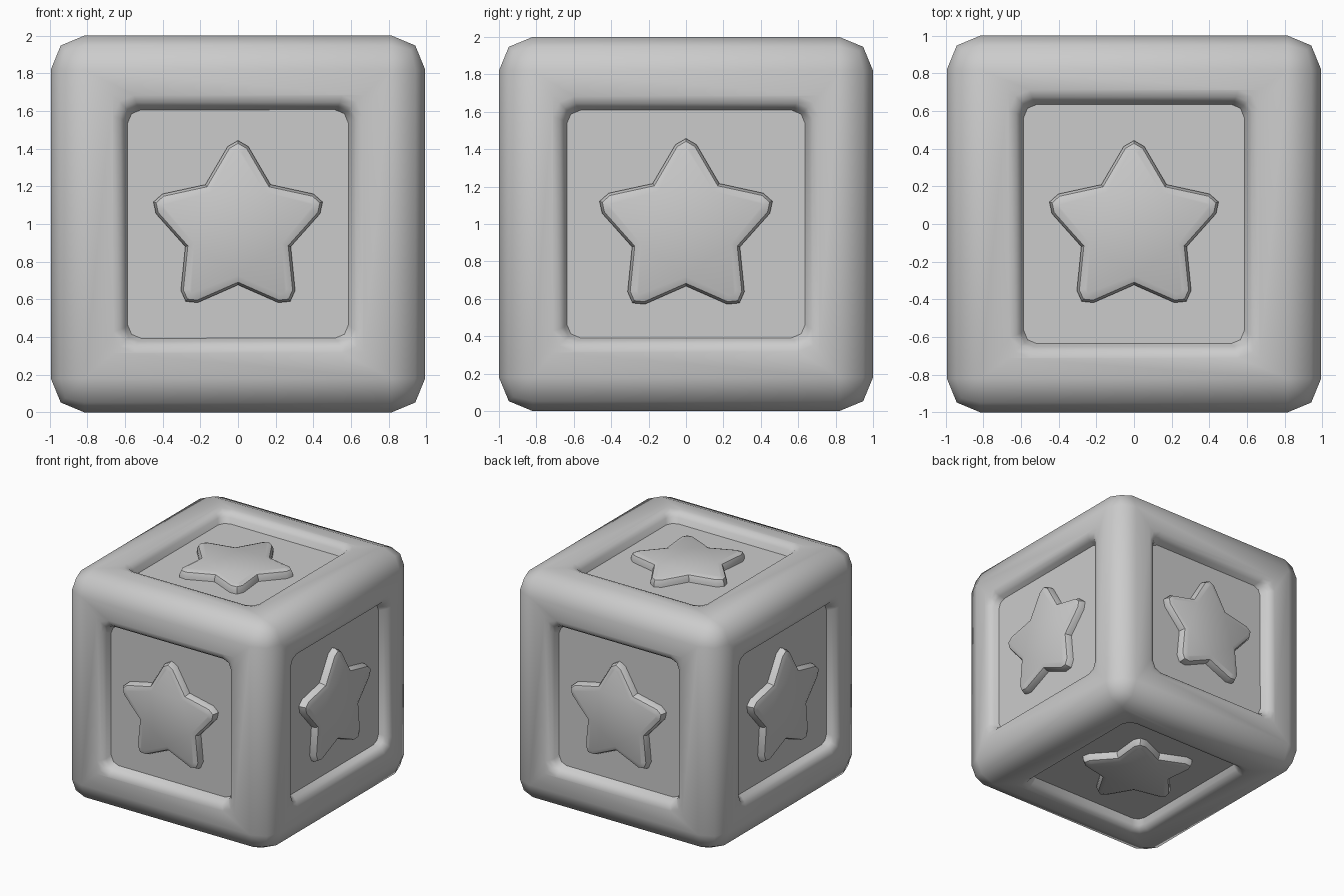
import bpy, bmesh, math
from mathutils import Matrix, Vector

if "Cube" in bpy.data.objects:
    bpy.data.objects.remove(bpy.data.objects["Cube"])

CENTRE = Vector((0, 0, 1))
HOLE = (0.59, 0.635, 0.606)   # half size of the panel openings along x, y, z
PANEL = 0.91                  # distance of recessed panels from the centre


def finish(bm, name, angle=None):
    bmesh.ops.recalc_face_normals(bm, faces=bm.faces[:])
    mesh = bpy.data.meshes.new(name)
    bm.to_mesh(mesh)
    bm.free()
    ob = bpy.data.objects.new(name, mesh)
    ob.location = CENTRE
    bpy.context.collection.objects.link(ob)
    bpy.ops.object.select_all(action='DESELECT')
    ob.select_set(True)
    bpy.context.view_layer.objects.active = ob
    if angle:
        bpy.ops.object.shade_smooth_by_angle(angle=math.radians(angle))
    return ob


def bevel(bm, edges, offset, segments):
    bmesh.ops.bevel(bm, geom=edges, offset=offset, offset_type='OFFSET',
                    segments=segments, profile=0.5, affect='EDGES', clamp_overlap=True)


# Frame: cube with a sloped opening sunk into each face
bm = bmesh.new()
bmesh.ops.create_cube(bm, size=2)
for f in bm.faces[:]:
    n = f.normal.copy()
    axis = max(range(3), key=lambda i: abs(n[i]))
    bmesh.ops.inset_individual(bm, faces=[f], thickness=0.37)

    def fit(verts, level, extra):
        for v in verts:
            for i in range(3):
                size = level if i == axis else HOLE[i] + extra
                v.co[i] = math.copysign(size, v.co[i])

    fit(f.verts, 1.0, 0.03)
    floor = bmesh.ops.extrude_discrete_faces(bm, faces=[f])['faces'][0]
    fit(floor.verts, 0.86, -0.016)
    bmesh.ops.delete(bm, geom=[floor], context='FACES_ONLY')


def level(v):
    return max(abs(c) for c in v.co)


def on_cube_edge(v):
    return sum(abs(c) > 0.999 for c in v.co) >= 2


# Round the opening corners, the opening rims, then the outer edges
bevel(bm, [e for e in bm.edges if abs(level(e.verts[0]) - level(e.verts[1])) > 0.1], 0.07, 2)
bevel(bm, [e for e in bm.edges if len(e.link_faces) == 2
           and all(level(v) > 0.999 and not on_cube_edge(v) for v in e.verts)
           and any(min(level(v) for v in f.verts) < 0.9 for f in e.link_faces)
           and any(min(level(v) for v in f.verts) > 0.99 for f in e.link_faces)], 0.05, 2)
bevel(bm, [e for e in bm.edges if all(on_cube_edge(v) for v in e.verts)], 0.18, 2)
for v in bm.verts:
    v.co.x *= 0.993
finish(bm, "frame", 80)

# Core: inner box showing as the six recessed panels
bm = bmesh.new()
bmesh.ops.create_cube(bm, size=2 * PANEL)
finish(bm, "panel_core")


# Raised star with blunt tips and rounded upper edges
def star(name, n, u, scale):
    n, u = Vector(n), Vector(u)
    r = u.cross(n)
    pts = []
    for k in range(5):
        rot = Matrix.Rotation(math.radians(72 * k), 2)
        for p in ((0.055, 0.44), (0, 0.472), (-0.055, 0.44), (-0.173, 0.238)):
            pts.append(rot @ Vector(p))
    bm = bmesh.new()
    f = bm.faces.new([bm.verts.new((p.x, p.y, 0.88)) for p in pts])
    top = bmesh.ops.extrude_face_region(bm, geom=[f])
    verts = [g for g in top['geom'] if isinstance(g, bmesh.types.BMVert)]
    bmesh.ops.translate(bm, verts=verts, vec=(0, 0, 0.1))
    bevel(bm, [e for e in bm.edges if all(v.co.z > 0.95 for v in e.verts)], 0.045, 2)
    for v in bm.verts:
        v.co = r * (v.co.x * scale) + u * (v.co.y * scale - 0.029) + n * v.co.z
    finish(bm, name, 40)


star("front_star", (0, -1, 0), (0, 0, 1), 1.0)
star("back_star", (0, 1, 0), (0, 0, 1), 1.0)
star("right_star", (1, 0, 0), (0, 0, 1), 1.03)
star("left_star", (-1, 0, 0), (0, 0, 1), 1.03)
star("top_star", (0, 0, 1), (0, 1, 0), 1.0)
star("bottom_star", (0, 0, -1), (0, -1, 0), 1.0)
